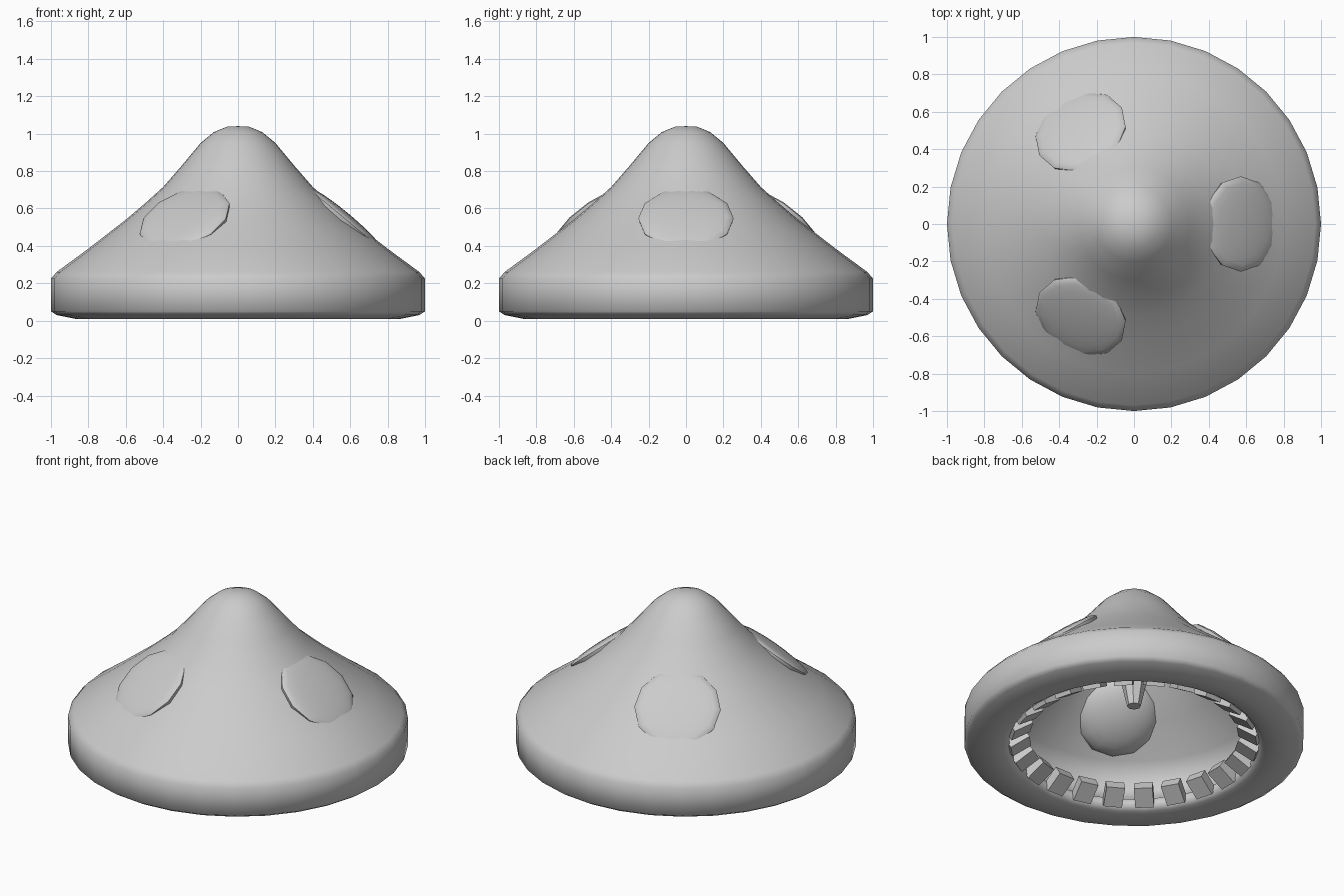
import bpy, bmesh, math
from mathutils import Vector, Matrix

if "Cube" in bpy.data.objects:
    bpy.data.objects.remove(bpy.data.objects["Cube"])

grey = bpy.data.materials.new("plain grey")
grey.diffuse_color = (0.6, 0.6, 0.6, 1)
grey.use_nodes = True
grey.node_tree.nodes["Principled BSDF"].inputs["Base Color"].default_value = grey.diffuse_color


def finish(bm, name, angle=40):
    bmesh.ops.recalc_face_normals(bm, faces=bm.faces)
    me = bpy.data.meshes.new(name)
    bm.to_mesh(me)
    bm.free()
    me.materials.append(grey)
    ob = bpy.data.objects.new(name, me)
    bpy.context.collection.objects.link(ob)
    bpy.ops.object.select_all(action='DESELECT')
    ob.select_set(True)
    bpy.context.view_layer.objects.active = ob
    bpy.ops.object.shade_smooth_by_angle(angle=math.radians(angle))
    return ob


def lathe(name, profile, seg, angle=40):
    bm = bmesh.new()
    vs = [bm.verts.new((r, 0, z)) for r, z in profile]
    es = [bm.edges.new(p) for p in zip(vs, vs[1:])]
    bmesh.ops.spin(bm, geom=vs + es, cent=(0, 0, 0), axis=(0, 0, 1),
                   angle=2 * math.pi, steps=seg, use_duplicate=False)
    bmesh.ops.remove_doubles(bm, verts=bm.verts, dist=1e-4)
    return finish(bm, name, angle)


# Hollow flared cone with a thick upright rim
lathe("hull", [(0, 1.04), (0.06, 1.037), (0.13, 1.008), (0.2, 0.95), (0.3, 0.83),
               (0.4, 0.715), (0.5, 0.625), (0.6, 0.54), (0.8, 0.385), (0.97, 0.26),
               (1.0, 0.225), (1.0, 0.05), (0.97, 0.03), (0.86, 0.008), (0.77, 0.012),
               (0.735, 0.035), (0.74, 0.08), (0.82, 0.13), (0.88, 0.24),
               (0.77, 0.355), (0.575, 0.515), (0.37, 0.69), (0.27, 0.81),
               (0.17, 0.92), (0.1, 0.98), (0, 1.0)], 32, 75)

# Spike hanging inside from the peak
lathe("inner_spike", [(0, 0.285), (0.04, 0.285), (0.07, 0.42), (0.13, 0.75),
                      (0.15, 0.97), (0, 0.98)], 8)

# Three round ports set through the sloping wall
for i in range(3):
    a = i * math.tau / 3
    out = Vector((math.cos(a), math.sin(a), 0))
    normal = out * 0.64 + Vector((0, 0, 0.77))
    bm = bmesh.new()
    bmesh.ops.create_uvsphere(bm, u_segments=12, v_segments=12, radius=0.255)
    for v in bm.verts:
        v.co.z *= 0.13 if v.co.z > 0 else 0.45
    rot = normal.to_track_quat('Z', 'Y').to_matrix().to_4x4()
    bm.transform(Matrix.Translation(out * 0.571 + Vector((0, 0, 0.546))) @ rot)
    finish(bm, "port_%d" % (i + 1), 50)

# Ring of blocks around the inside of the rim
bm = bmesh.new()
for i in range(24):
    m = (Matrix.Rotation(i * math.tau / 24, 4, 'Z')
         @ Matrix.Translation((0.685, 0, 0.075))
         @ Matrix.Rotation(math.radians(32), 4, 'Y')
         @ Matrix.Diagonal((0.13, 0.11, 0.07, 1)))
    bmesh.ops.create_cube(bm, size=1, matrix=m)
finish(bm, "rim_blocks", 30)
